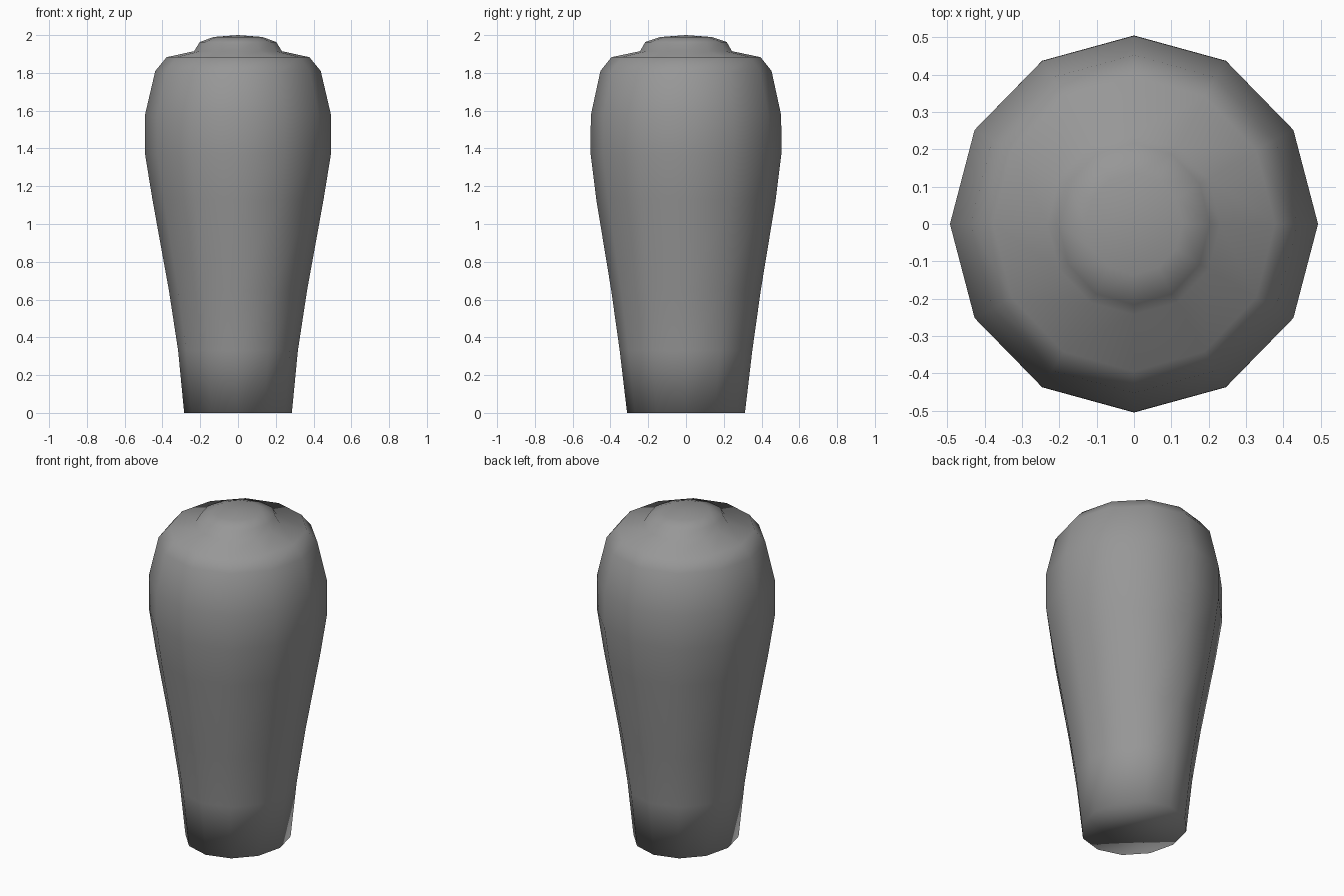
import bpy, bmesh
from math import cos, sin, tau

if "Cube" in bpy.data.objects:
    bpy.data.objects.remove(bpy.data.objects["Cube"])

SIDES = 12

# Profile of the jar: x radius, y radius, height
PROFILE = [
    (0.285, 0.312, 0.00), (0.317, 0.351, 0.33), (0.366, 0.396, 0.65),
    (0.453, 0.475, 1.13), (0.492, 0.505, 1.37), (0.493, 0.504, 1.575),
    (0.438, 0.453, 1.81), (0.378, 0.395, 1.883), (0.232, 0.243, 1.915),
    (0.203, 0.216, 1.963), (0.130, 0.135, 1.990),
]

bm = bmesh.new()
rings = [[bm.verts.new((rx * cos(tau * i / SIDES), ry * sin(tau * i / SIDES), z))
          for i in range(SIDES)] for rx, ry, z in PROFILE]

# Side walls, shoulder and lid
for low, high in zip(rings, rings[1:]):
    for i in range(SIDES):
        j = (i + 1) % SIDES
        bm.faces.new((low[i], low[j], high[j], high[i]))

# Closed base and slightly domed lid top
bm.faces.new(rings[0][::-1])
apex = bm.verts.new((0, 0, 2.0))
for i in range(SIDES):
    bm.faces.new((rings[-1][i], rings[-1][(i + 1) % SIDES], apex))

for face in bm.faces:
    face.smooth = True

mesh = bpy.data.meshes.new("lidded_jar")
bm.to_mesh(mesh)
bm.free()

# Dark grey surface
dark_grey = bpy.data.materials.new("dark_grey")
dark_grey.diffuse_color = (0.31, 0.31, 0.31, 1)
dark_grey.use_nodes = True
dark_grey.node_tree.nodes["Principled BSDF"].inputs["Base Color"].default_value = dark_grey.diffuse_color
mesh.materials.append(dark_grey)

bpy.context.collection.objects.link(bpy.data.objects.new("lidded_jar", mesh))
